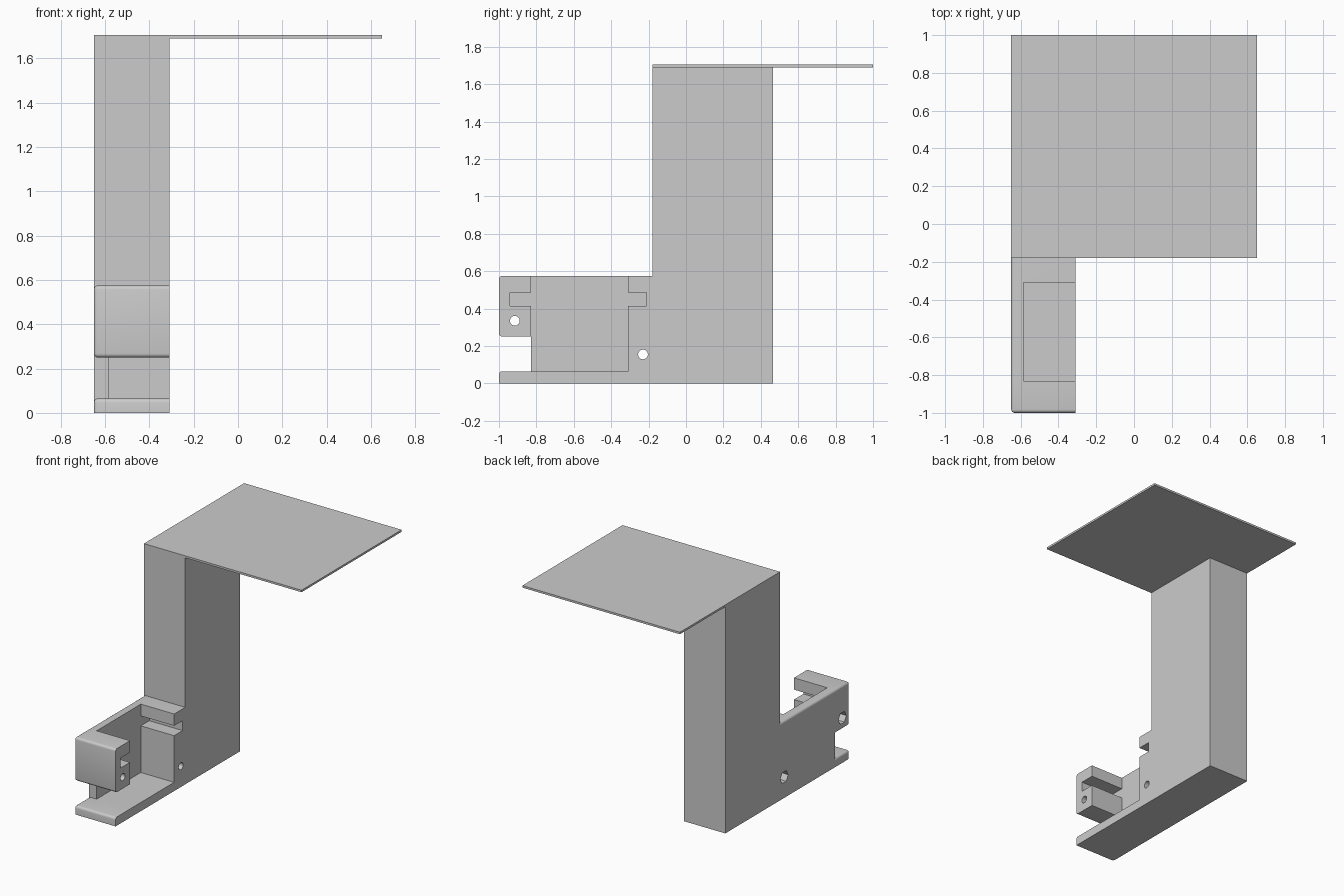
import bpy, bmesh, math
from mathutils import Matrix, Vector

if "Cube" in bpy.data.objects:
    bpy.data.objects.remove(bpy.data.objects["Cube"])

FILLET = 0.018


def make_object(name, bm):
    mesh = bpy.data.meshes.new(name)
    bm.to_mesh(mesh)
    bm.free()
    obj = bpy.data.objects.new(name, mesh)
    bpy.context.collection.objects.link(obj)
    return obj


def box(name, x, y, z, rounded=()):
    """Box from ranges; rounded edges are named by their two sides (lower case = min, upper = max)."""
    bm = bmesh.new()
    bmesh.ops.create_cube(bm, size=1)
    sides = {}
    for i, axis in enumerate("xyz"):
        sides[axis], sides[axis.upper()] = (i, -0.5), (i, 0.5)
    edges = [e for e in bm.edges for pair in rounded
             if all(abs(v.co[sides[s][0]] - sides[s][1]) < 1e-5 for v in e.verts for s in pair)]
    for v in bm.verts:
        v.co = Vector([(a + b) / 2 + c * (b - a) for c, (a, b) in zip(v.co, (x, y, z))])
    if edges:
        bmesh.ops.bevel(bm, geom=edges, offset=FILLET, segments=4, profile=0.5, affect='EDGES')
    return make_object(name, bm)


def rod(name, x0, x1, y, z, radius, sides):
    """Prism or cylinder lying along x."""
    bm = bmesh.new()
    bmesh.ops.create_cone(bm, cap_ends=True, segments=sides, radius1=radius, radius2=radius, depth=x1 - x0)
    bm.transform(Matrix.Translation(((x0 + x1) / 2, y, z)) @ Matrix.Rotation(math.pi / 2, 4, 'Y'))
    return make_object(name, bm)


def combine(target, tool, operation):
    mod = target.modifiers.new(tool.name, 'BOOLEAN')
    mod.operation, mod.solver, mod.object = operation, 'EXACT', tool
    bpy.context.view_layer.objects.active = target
    bpy.ops.object.modifier_apply(modifier=mod.name)
    bpy.data.objects.remove(tool)


X = (-0.65, -0.31)

# Tall column, joined with the plate, clamp wall, front post and base lip
bracket = box("bracket", X, (-0.18, 0.465), (0, 1.69))
for part in (
    box("top_plate", (-0.65, 0.65), (-0.18, 1.0), (1.69, 1.705)),
    box("clamp_wall", X, (-0.83, -0.18), (0, 0.575), ["xZ"]),
    box("front_post", X, (-1.0, -0.83), (0.25, 0.575), ["xy", "xZ", "xz", "yZ", "yz"]),
    box("base_lip", X, (-1.0, -0.83), (0, 0.065), ["xy", "xZ", "yZ"]),
):
    combine(bracket, part, 'UNION')

# Open pocket and the side slots
combine(bracket, box("pocket", (-0.585, -0.2), (-0.83, -0.31), (0.065, 0.8)), 'DIFFERENCE')
combine(bracket, box("slot", (-0.585, -0.2), (-0.94, -0.21), (0.413, 0.487)), 'DIFFERENCE')

# Screw holes with hexagonal nut recesses on the outer side
for y, z in ((-0.915, 0.335), (-0.23, 0.155)):
    combine(bracket, rod("screw_hole", -0.8, -0.2, y, z, 0.026, 32), 'DIFFERENCE')
    combine(bracket, rod("nut_recess", -0.8, -0.55, y, z, 0.046, 6), 'DIFFERENCE')

bpy.ops.object.select_all(action='DESELECT')
bracket.select_set(True)
bpy.context.view_layer.objects.active = bracket
bpy.ops.object.shade_smooth_by_angle(angle=math.radians(30))
